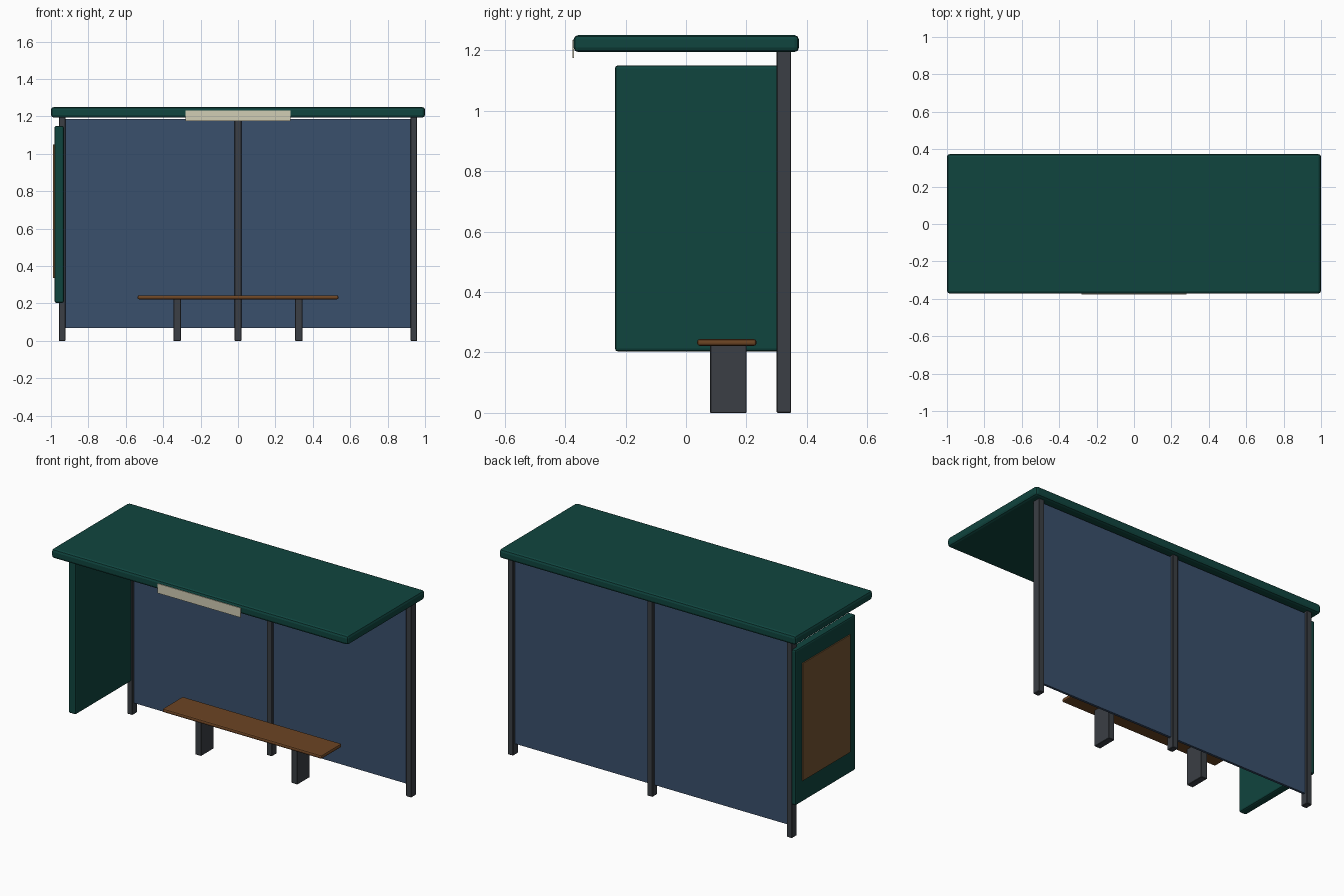
import bpy

if "Cube" in bpy.data.objects:
    bpy.data.objects.remove(bpy.data.objects["Cube"])


def material(name, rgb):
    m = bpy.data.materials.new(name)
    m.diffuse_color = (*rgb, 1.0)
    m.use_nodes = True
    m.node_tree.nodes["Principled BSDF"].inputs["Base Color"].default_value = m.diffuse_color
    return m


GREEN = material("dark green paint", (0.005, 0.059, 0.049))
GLASS = material("blue glass", (0.042, 0.079, 0.15))
STEEL = material("dark grey steel", (0.043, 0.049, 0.058))
WOOD = material("brown wood", (0.15, 0.058, 0.017))
POSTER = material("tan brown poster", (0.175, 0.09, 0.033))
CREAM = material("cream sign", (0.64, 0.61, 0.46))


def box(name, x, y, z, mat, bevel=0.0, segments=2):
    """Box from (min, max) ranges, with optionally rounded edges."""
    bpy.ops.mesh.primitive_cube_add(
        size=1, location=[(r[0] + r[1]) / 2 for r in (x, y, z)])
    ob = bpy.context.object
    ob.name = name
    ob.scale = [r[1] - r[0] for r in (x, y, z)]
    bpy.ops.object.transform_apply(location=False, rotation=False, scale=True)
    ob.data.materials.append(mat)
    if bevel:
        mod = ob.modifiers.new("rounded edges", 'BEVEL')
        mod.width = bevel
        mod.segments = segments
    return ob


# Roof slab and the sign plate on its front edge
box("roof", (-1, 1), (-0.372, 0.374), (1.194, 1.25), GREEN, 0.015)
box("roof_sign", (-0.28, 0.28), (-0.376, -0.370), (1.175, 1.233), CREAM)

# Three back posts
for name, cx in (("left", -0.94), ("middle", 0.0), ("right", 0.94)):
    box(name + "_post", (cx - 0.018, cx + 0.018), (0.30, 0.348),
        (0, 1.2), STEEL, 0.003, 1)

# Two glass panes between the posts
for name, x in (("left", (-0.925, -0.015)), ("right", (0.015, 0.925))):
    box(name + "_back_pane", x, (0.317, 0.331), (0.068, 1.187), GLASS)

# Side advertising panel with a poster on its outer face
box("side_panel", (-0.981, -0.931), (-0.235, 0.345), (0.203, 1.15), GREEN, 0.01)
box("poster", (-0.988, -0.979), (-0.175, 0.285), (0.335, 1.05), POSTER)

# Bench
box("bench_seat", (-0.537, 0.537), (0.037, 0.233), (0.222, 0.244), WOOD, 0.008)
for name, cx in (("left", -0.325), ("right", 0.325)):
    box(name + "_bench_leg", (cx - 0.02, cx + 0.02), (0.08, 0.20),
        (0, 0.225), STEEL, 0.002, 1)
